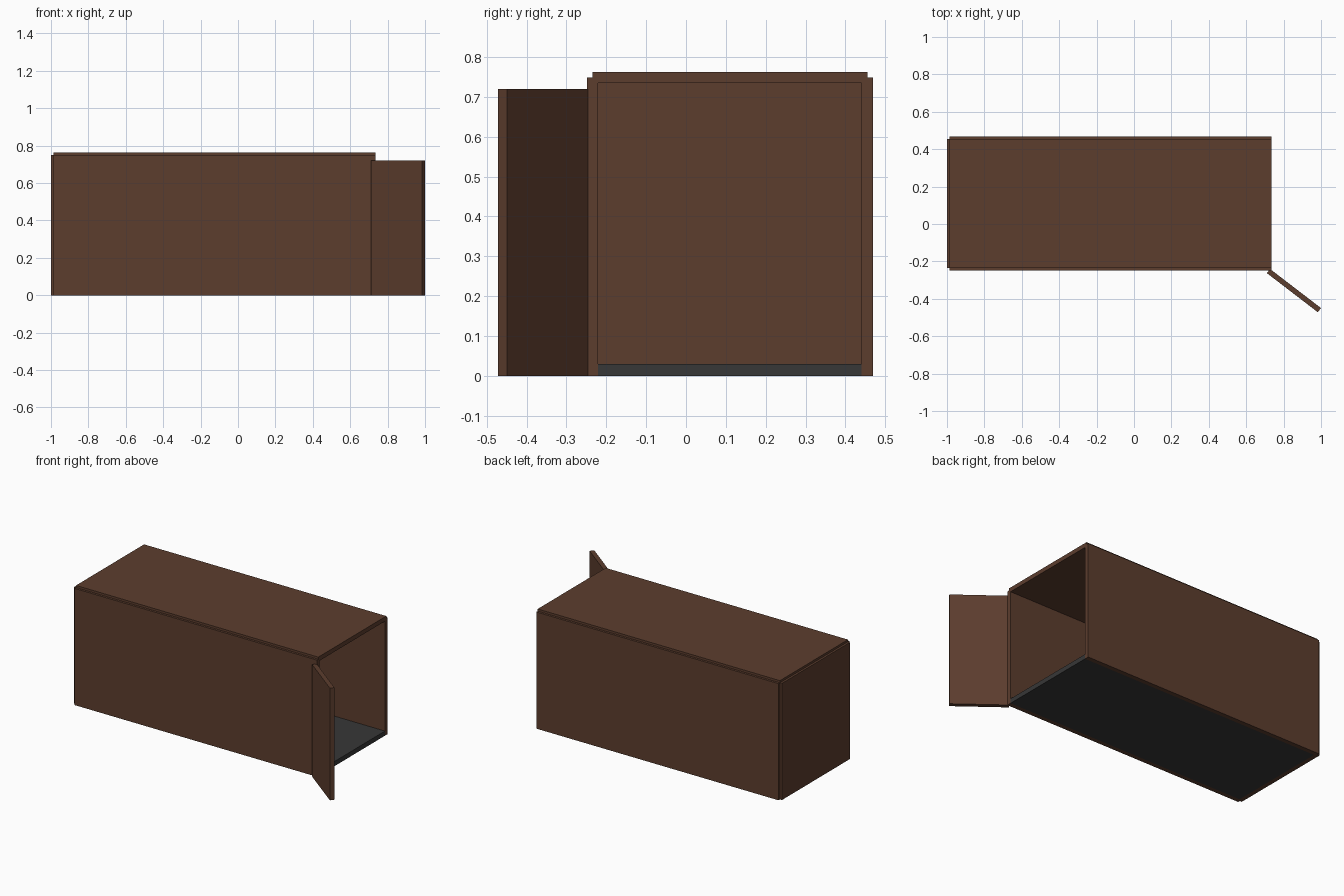
import bpy
import math

default = bpy.data.objects.get("Cube")
if default:
    bpy.data.objects.remove(default, do_unlink=True)


def make_material(name, rgb):
    mat = bpy.data.materials.new(name)
    mat.use_nodes = True
    color = (*rgb, 1.0)
    mat.diffuse_color = color
    mat.node_tree.nodes["Principled BSDF"].inputs["Base Color"].default_value = color
    return mat


brown = make_material("rust_brown", (0.107, 0.047, 0.027))
grey = make_material("dark_grey", (0.038, 0.038, 0.038))


def panel(name, low, high, mat, turn=0.0):
    """Box between two corners, optionally turned about its own vertical axis."""
    center = [(a + b) / 2 for a, b in zip(low, high)]
    size = [b - a for a, b in zip(low, high)]
    bpy.ops.mesh.primitive_cube_add(size=1, location=center, rotation=(0, 0, turn))
    obj = bpy.context.object
    obj.name = name
    obj.scale = size
    bpy.ops.object.transform_apply(location=False, rotation=False, scale=True)
    obj.data.materials.append(mat)
    return obj


# Main dimensions: panels are centred on the edges of the container
T = 0.028
H = T / 2
BACK, OPEN = -0.986, 0.735
FRONT, REAR = -0.235, 0.455
TOP = 0.749

# Floor fitted between the walls
panel("floor", (BACK + H, FRONT + H, 0), (OPEN, REAR - H, 0.03), grey)

# Long side walls
for name, y in (("front_wall", FRONT), ("rear_wall", REAR)):
    panel(name, (BACK, y - H, 0), (OPEN, y + H, TOP), brown)

# Closed end and roof
panel("end_wall", (BACK - H, FRONT, 0), (BACK + H, REAR, TOP), brown)
panel("roof", (BACK, FRONT, TOP - H), (OPEN, REAR, TOP + H), brown)

# Single door swung open at the front corner
DX, DY, LENGTH = 0.855, -0.356, 0.343
panel("open_door", (DX - LENGTH / 2, DY - H, 0), (DX + LENGTH / 2, DY + H, 0.72),
      brown, turn=math.radians(-37.5))
